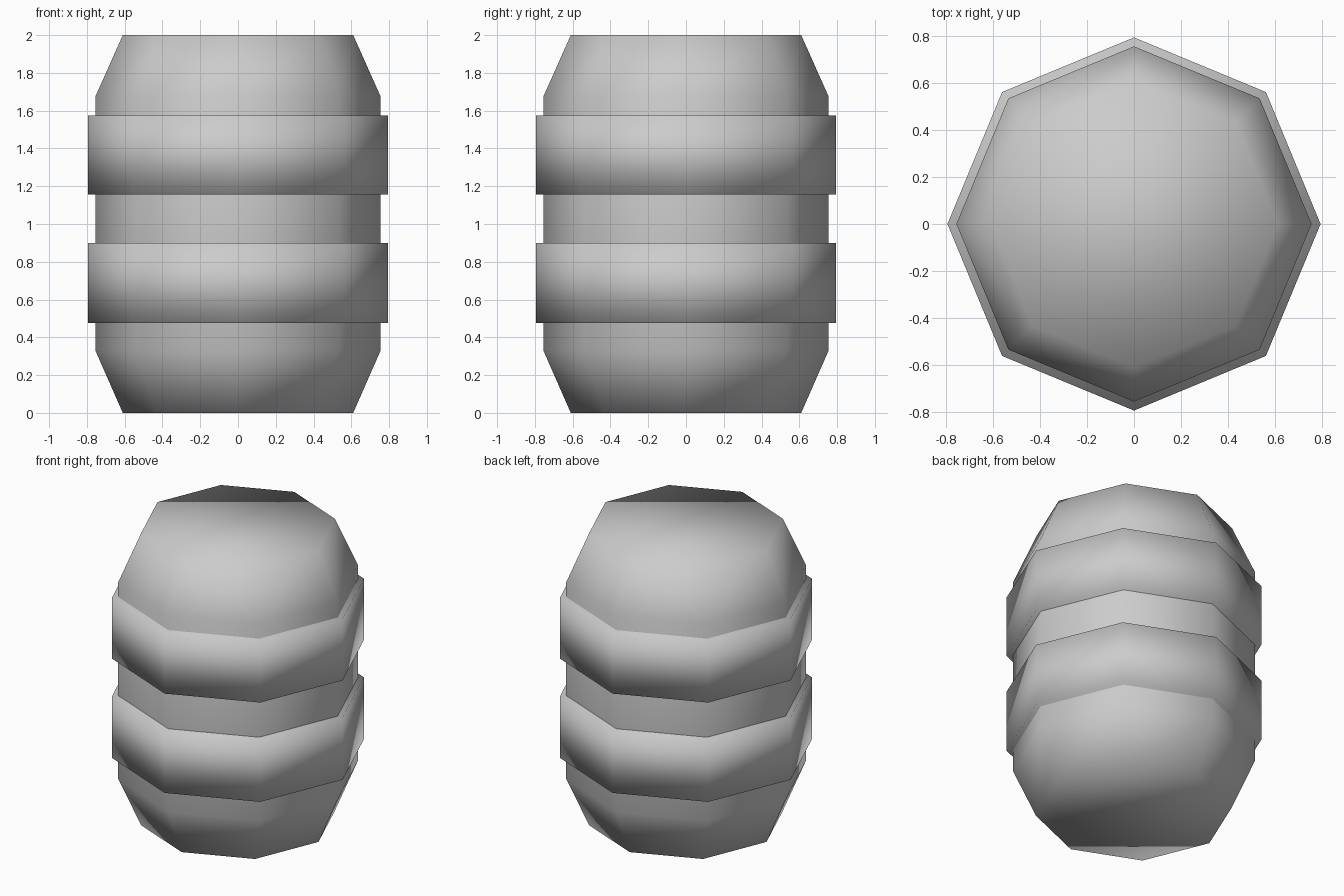
import bpy, bmesh
from math import cos, sin, tau

if "Cube" in bpy.data.objects:
    bpy.data.objects.remove(bpy.data.objects["Cube"])

SIDES = 8


def lathe(name, profile):
    """Closed eight-sided solid from (radius, z) points, smooth shaded."""
    bm = bmesh.new()
    rings = [[bm.verts.new((r * cos(tau * i / SIDES), r * sin(tau * i / SIDES), z))
              for i in range(SIDES)] for r, z in profile]
    for low, high in zip(rings, rings[1:]):
        for i in range(SIDES):
            j = (i + 1) % SIDES
            bm.faces.new((low[i], low[j], high[j], high[i]))
    bm.faces.new(rings[0][::-1])
    bm.faces.new(rings[-1])
    for face in bm.faces:
        face.smooth = True
    mesh = bpy.data.meshes.new(name)
    bm.to_mesh(mesh)
    bm.free()
    obj = bpy.data.objects.new(name, mesh)
    bpy.context.collection.objects.link(obj)
    return obj


# Barrel body with tapered ends
lathe("barrel_body", [(0.61, 0), (0.755, 0.33), (0.755, 1.675), (0.61, 2)])

# Two hoops around the body
for name, bottom, top in (("lower_hoop", 0.475, 0.9), ("upper_hoop", 1.155, 1.575)):
    lathe(name, [(0.793, bottom), (0.793, top)])
